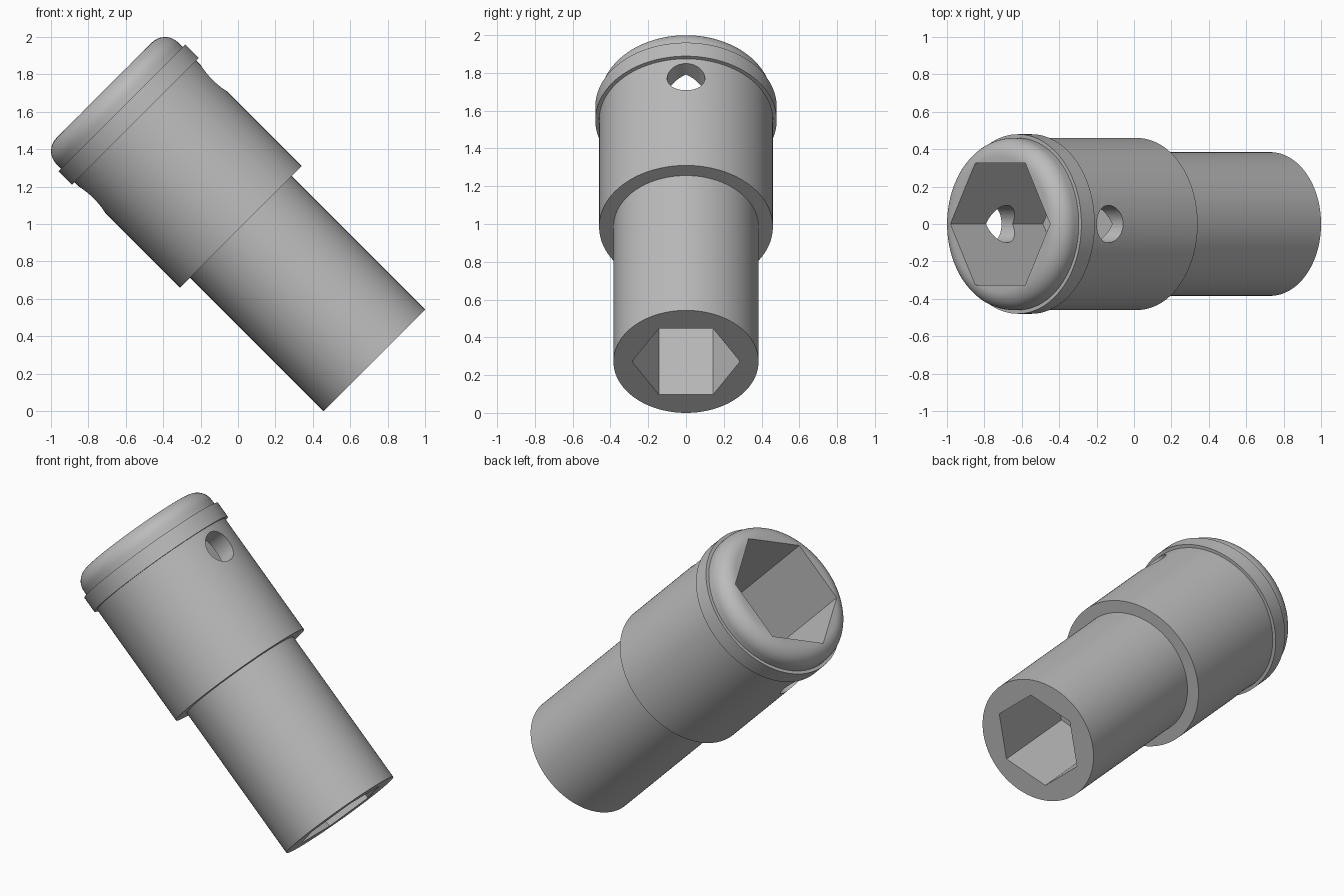
import bpy
import bmesh
from math import pi, cos, sin, radians
from mathutils import Matrix, Vector

cube = bpy.data.objects.get("Cube")
if cube:
    bpy.data.objects.remove(cube, do_unlink=True)

steel = bpy.data.materials.new("plain grey steel")
steel.use_nodes = True
GREY = (0.5, 0.5, 0.5, 1.0)
steel.diffuse_color = GREY
steel.node_tree.nodes["Principled BSDF"].inputs["Base Color"].default_value = GREY


def add_object(name, bm):
    bmesh.ops.recalc_face_normals(bm, faces=bm.faces[:])
    mesh = bpy.data.meshes.new(name)
    bm.to_mesh(mesh)
    bm.free()
    mesh.materials.append(steel)
    obj = bpy.data.objects.new(name, mesh)
    bpy.context.collection.objects.link(obj)
    return obj


def revolve(name, profile, steps=128):
    """Turn a (radius, height) profile around the z axis."""
    bm = bmesh.new()
    verts = [bm.verts.new((r, 0, h)) for r, h in profile]
    edges = [bm.edges.new(pair) for pair in zip(verts, verts[1:])]
    bmesh.ops.spin(bm, geom=verts + edges, cent=(0, 0, 0), axis=(0, 0, 1),
                   angle=2 * pi, steps=steps, use_duplicate=False)
    bmesh.ops.remove_doubles(bm, verts=bm.verts[:], dist=0.0001)
    return add_object(name, bm)


def prism(name, sides, radius, low, high, turn=0.0, matrix=Matrix()):
    """Upright prism from low to high, then moved by matrix."""
    bm = bmesh.new()
    ring = [bm.verts.new((radius * cos(turn + 2 * pi * i / sides),
                          radius * sin(turn + 2 * pi * i / sides), low))
            for i in range(sides)]
    face = bm.faces.new(ring)
    top = bmesh.ops.extrude_face_region(bm, geom=[face])["geom"]
    bmesh.ops.translate(bm, vec=Vector((0, 0, high - low)),
                        verts=[v for v in top if isinstance(v, bmesh.types.BMVert)])
    bmesh.ops.transform(bm, matrix=matrix, verts=bm.verts[:])
    return add_object(name, bm)


# Main dimensions along the tool axis
LENGTH, STEP = 2.042, 1.009
RING_LOW, RING_HIGH = 1.807, 1.908
SHANK_R, BODY_R, RING_R, FILLET = 0.384, 0.46, 0.48, 0.1

# Turned body: shank, wide barrel, collar ring and rounded rim
rounded_rim = [(BODY_R - FILLET + FILLET * cos(a), LENGTH - FILLET + FILLET * sin(a))
               for a in [pi / 2 * i / 12 for i in range(13)]]
profile = [(0, 0), (SHANK_R, 0), (SHANK_R, STEP), (BODY_R, STEP),
           (BODY_R, RING_LOW), (RING_R, RING_LOW), (RING_R, RING_HIGH),
           (BODY_R, RING_HIGH)] + rounded_rim + [(0, LENGTH)]
body = revolve("socket_body", profile)

# Hexagonal recesses at both ends and a cross hole through the barrel
cross = Matrix.Translation((0, 0, 1.672)) @ Matrix.Rotation(pi / 2, 4, 'Y')
cutters = [
    prism("upper_hex_cutter", 6, 0.377, LENGTH - 0.7, LENGTH + 0.2),
    prism("lower_hex_cutter", 6, 0.286, -0.2, 0.59, turn=pi / 2),
    prism("cross_hole_cutter", 48, 0.1, -0.7, 0.7, matrix=cross),
]
for cutter in cutters:
    cutter.hide_render = True
    mod = body.modifiers.new(cutter.name, 'BOOLEAN')
    mod.operation = 'DIFFERENCE'
    mod.solver = 'EXACT'
    mod.object = cutter

# Bake the cuts and drop the cutters
bpy.context.view_layer.update()
graph = bpy.context.evaluated_depsgraph_get()
finished = bpy.data.meshes.new_from_object(body.evaluated_get(graph))
body.modifiers.clear()
body.data = finished
for cutter in cutters:
    bpy.data.objects.remove(cutter, do_unlink=True)

# Lean the tool over to the side and rest it on the floor
lean = Matrix.Translation((0.7285, 0, 0.2715)) @ Matrix.Rotation(radians(-45), 4, 'Y')
body.data.transform(lean)

# Smooth curved walls, keep the edges crisp
bpy.ops.object.select_all(action='DESELECT')
body.select_set(True)
bpy.context.view_layer.objects.active = body
bpy.ops.object.shade_smooth_by_angle(angle=radians(30))
